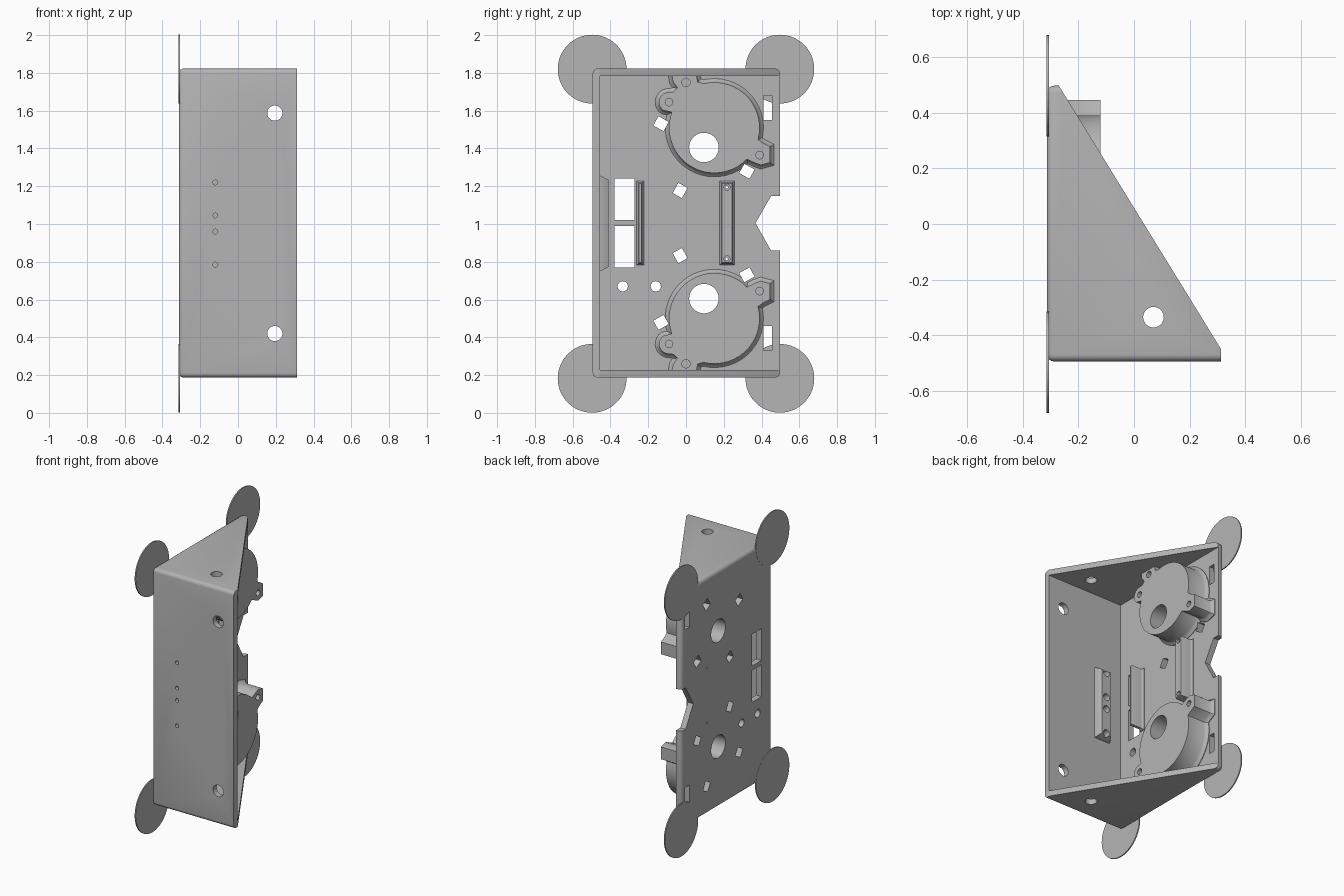
import bpy, bmesh
from math import sin, cos, pi, radians
from mathutils import Vector, Matrix

cube = bpy.data.objects.get("Cube")
if cube:
    bpy.data.objects.remove(cube, do_unlink=True)

grey = bpy.data.materials.new("plain grey")
grey.use_nodes = True
COLOUR = (0.46, 0.46, 0.46, 1)
grey.diffuse_color = COLOUR
grey.node_tree.nodes["Principled BSDF"].inputs["Base Color"].default_value = COLOUR

BACK, FLOOR, MID = -0.313, -0.272, 1.005
AXES = {"x": lambda p, u, v: (p, u, v),
        "y": lambda p, u, v: (u, p, v),
        "z": lambda p, u, v: (u, v, p)}


def arc(u, v, r, a0=0, a1=360, step=8):
    n = max(2, round(abs(a1 - a0) / step))
    last = n if a1 - a0 == 360 else n + 1
    return [(u + r * cos(radians(a0 + (a1 - a0) * i / n)),
             v + r * sin(radians(a0 + (a1 - a0) * i / n))) for i in range(last)]


def rect(u, v, w, h, angle=0):
    turn = Matrix.Rotation(radians(angle), 2)
    return [tuple(Vector((u, v)) + turn @ Vector((sx * w / 2, sy * h / 2)))
            for sx, sy in ((-1, -1), (1, -1), (1, 1), (-1, 1))]


def flip(pts):
    return [(u, 2 * MID - v) for u, v in reversed(pts)]


def grow(pts, d):
    """Move a counter-clockwise outline outward by d."""
    out = []
    for i, p in enumerate(pts):
        p, a, b = Vector(p), Vector(pts[i - 1]), Vector(pts[(i + 1) % len(pts)])
        e, f = (p - a).normalized(), (b - p).normalized()
        n = (Vector((e.y, -e.x)) + Vector((f.y, -f.x))).normalized()
        k = max(0.7, n.dot(Vector((e.y, -e.x))))
        out.append(tuple(p + n * d / k))
    return out


def loft(bm, pts, layers, axis="x"):
    """Stack an outline along an axis; layers are (position, growth)."""
    rings = []
    for pos, d in layers:
        rings.append([bm.verts.new(AXES[axis](pos, u, v))
                      for u, v in (grow(pts, d) if d else pts)])
    for lo, hi in zip(rings, rings[1:]):
        for i in range(len(pts)):
            j = (i + 1) % len(pts)
            bm.faces.new((lo[i], lo[j], hi[j], hi[i]))
    bm.faces.new(rings[0])
    bm.faces.new(rings[-1])


def make(name, bm):
    bmesh.ops.recalc_face_normals(bm, faces=bm.faces)
    mesh = bpy.data.meshes.new(name)
    bm.to_mesh(mesh)
    bm.free()
    ob = bpy.data.objects.new(name, mesh)
    bpy.context.collection.objects.link(ob)
    mesh.materials.append(grey)
    return ob


def part(name, pts, layers, axis="x"):
    bm = bmesh.new()
    loft(bm, pts, layers, axis)
    return make(name, bm)


def cut(ob, cutters):
    """Subtract a list of (outline, low, high, axis) prisms."""
    bm = bmesh.new()
    for pts, lo, hi, axis in cutters:
        loft(bm, pts, [(lo, 0), (hi, 0)], axis)
    tool = make("cutter", bm)
    tool.hide_render = True
    mod = ob.modifiers.new("cut", "BOOLEAN")
    mod.operation, mod.solver, mod.object = "DIFFERENCE", "EXACT", tool
    bpy.context.view_layer.objects.active = ob
    bpy.ops.object.modifier_apply(modifier=mod.name)
    bpy.data.objects.remove(tool, do_unlink=True)


parts = []

# Wedge housing with rounded outer edges
TIP, FRONT, RIM = 0.497, -0.494, 0.313
bm = bmesh.new()
loft(bm, [(BACK, FRONT), (RIM, FRONT), (RIM, -0.45), (-0.27, TIP), (BACK, TIP)],
     [(0.187, 0), (1.823, 0)], "z")


def rounded(edge):
    a, b = (v.co for v in edge.verts)
    both = lambda i, val: abs(a[i] - val) < 1e-4 and abs(b[i] - val) < 1e-4
    return ((both(0, BACK) or both(1, FRONT) or both(1, TIP))
            and not both(0, RIM) and not both(0, -0.27))


bmesh.ops.bevel(bm, geom=[e for e in bm.edges if rounded(e)], offset=0.025,
                segments=4, profile=0.5, affect="EDGES")
housing = make("housing", bm)
cut(housing, [([(FLOOR, -0.455), (1, -0.455), (1, 1), (FLOOR, 1)], 0.226, 1.784, "z")])

# Openings in the back plate
spindles = [arc(0.095, 1.405, 0.078)]
pegs = []
for i in range(4):
    a = radians(151 + 90 * i)
    pegs.append(rect(0.095 + 0.26 * cos(a), 1.405 + 0.26 * sin(a), 0.062, 0.056, 151 + 90 * i))
sides = [rect(0.433, 1.615, 0.045, 0.13), rect(-0.325, 1.13, 0.105, 0.22)]
both_ends = spindles + pegs + sides
plate = both_ends + [flip(p) for p in both_ends]
plate += [arc(y, 0.67, 0.027) for y in (-0.335, -0.16)]
plate += [arc(0.215, z, 0.007, step=30) for z in (0.815, 1.195)]
plate.append([(0.6, 0.86), (0.6, 1.147), (0.45, 1.147), (0.368, MID), (0.45, 0.86)])
cut(housing, [(p, -0.4, -0.2, "x") for p in plate])

# Screw holes in the front and end walls
LED_ROW = (0.785, 0.96, 1.045, 1.22)
holes = [(arc(0.195, z, 0.04), -0.6, -0.4, "y") for z in (0.42, 1.587)]
holes += [(arc(-0.12, z, 0.013, step=20), -0.6, -0.4, "y") for z in LED_ROW]
holes.append((arc(0.07, -0.335, 0.037), 0, 2, "z"))
cut(housing, holes)
parts.append(housing)

# Motor mounts, one at each end, with ears and a flared foot
outline = ([(0.36, 1.325), (0.395, 1.312), (0.445, 1.325), (0.445, 1.41), (0.405, 1.43)]
           + arc(0.15, 1.51, 0.24, -15, 104)
           + [(0.062, 1.752), (0.055, 1.79), (-0.075, 1.79), (-0.068, 1.752), (-0.045, 1.72), (-0.065, 1.7)]
           + arc(-0.09, 1.645, 0.053, 90, 235, 15)
           + arc(0.15, 1.51, 0.24, 160, 316))
foot = [(-0.285, 0.02), (-0.268, 0.02), (-0.259, 0.009), (-0.245, 0)]
ears = [arc(-0.09, 1.645, 0.02, step=15), arc(0.39, 1.365, 0.02, step=15),
        arc(0.0, 1.75, 0.022, step=15)]
for name, side in (("upper", lambda p: p), ("lower", flip)):
    mount = part(name + "_motor_mount", side(outline), foot + [(-0.12, 0)])
    cut(mount, [(side(p), -0.4, 0, "x") for p in spindles]
        + [(side(p), -0.4, -0.22, "x") for p in pegs]
        + [(side(p), -0.21, 0, "x") for p in ears])
    parts.append(mount)


def rib_layers(top):
    return [(-0.285, 0), (-0.268, 0), (-0.262, -0.006), (-0.25, -0.009),
            (top - 0.006, -0.009), (top, -0.013)]


# Ribs on the plate
parts.append(part("narrow_rib", rect(-0.242, MID, 0.038, 0.445), rib_layers(-0.175)))
wide = part("screw_rib", rect(0.217, MID, 0.078, 0.445), rib_layers(-0.18))
cut(wide, [(arc(0.217, z, 0.016, step=20), -0.4, 0, "x") for z in (0.815, 1.195)])
parts.append(wide)

# Tilted cable clip with a V groove
clip = part("cable_clip", rect(-0.245, 0.552, 0.138, 0.142, -30), rib_layers(-0.17))
groove = [rect(-0.245, 0.552, w, 0.3, -30) for w in (0.03, 0.05)]
cut(clip, [(groove[0], -0.215, -0.19, "x"), (groove[1], -0.195, 0, "x")])
parts.append(clip)

# Indicator strip on the inside of the front wall
strip = part("indicator_strip", rect(-0.12, 1.003, 0.12, 0.505),
             [(-0.47, 0), (-0.452, 0), (-0.41, -0.022)], "y")
cut(strip, [(arc(-0.12, z, 0.024, step=20), -0.455, -0.3, "y") for z in LED_ROW]
    + [(arc(-0.12, z, 0.013, step=20), -0.6, -0.45, "y") for z in LED_ROW])
parts.append(strip)

# Thin corner discs
for vname, z in (("lower", 0.183), ("upper", 1.82)):
    for hname, y in (("front", -0.497), ("rear", 0.497)):
        parts.append(part(f"{vname}_{hname}_disc", arc(y, z, 0.182, step=6),
                          [(-0.314, 0), (-0.306, 0)]))

# Smooth the curved faces
bpy.ops.object.select_all(action="DESELECT")
for ob in parts:
    ob.select_set(True)
bpy.context.view_layer.objects.active = parts[0]
bpy.ops.object.shade_smooth_by_angle(angle=radians(35))
